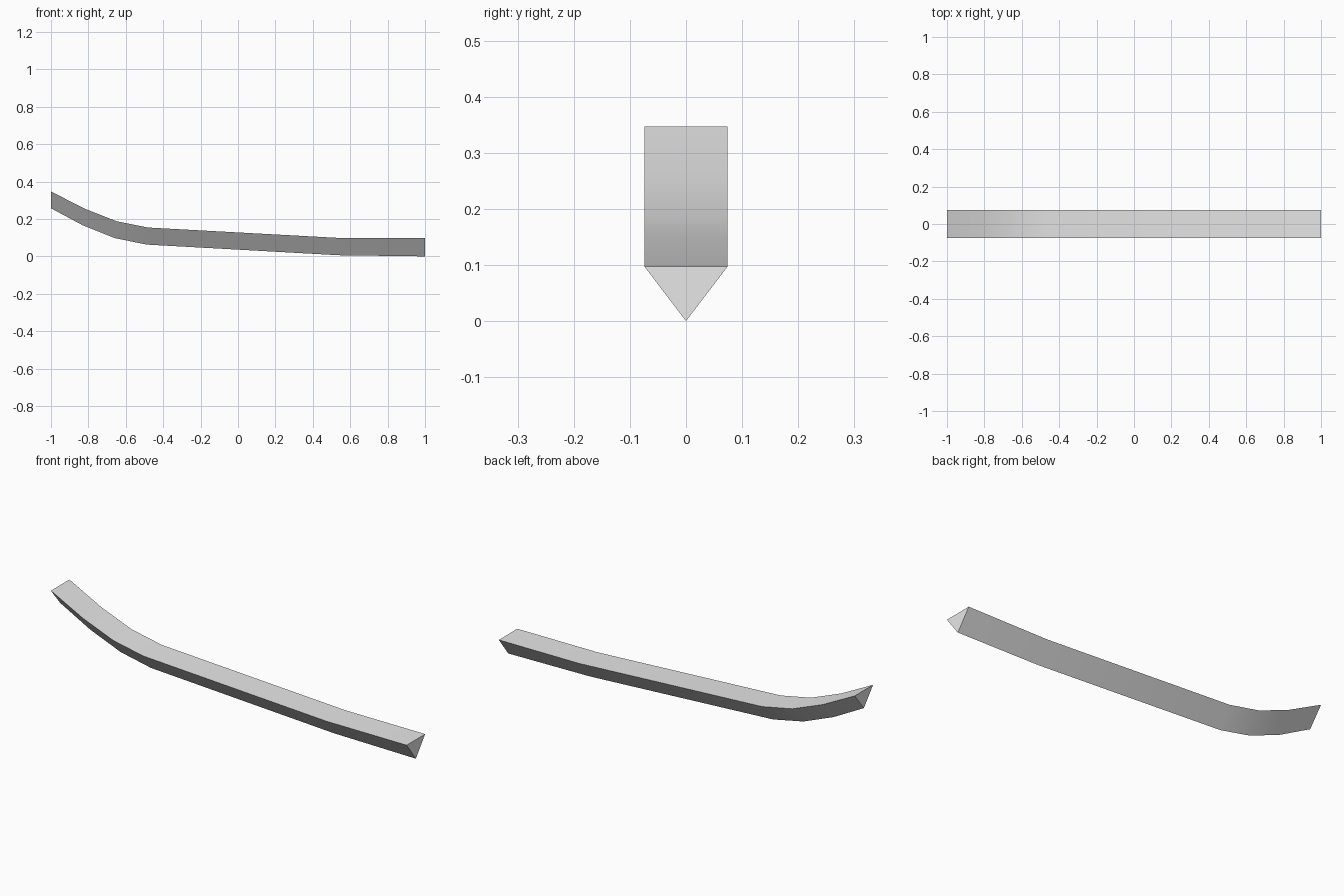
import bpy
import bmesh
import math

default = bpy.data.objects.get("Cube")
if default:
    bpy.data.objects.remove(default)

HALF_WIDTH = 0.074

# Stations along the strip: (top x, top z, keel x, keel z)
STATIONS = [
    (-1.0, 0.347, -1.0, 0.257),
    (-0.82, 0.255, -0.83, 0.166),
    (-0.65, 0.188, -0.66, 0.098),
    (-0.48, 0.154, -0.49, 0.063),
    (0.55, 0.098, 0.54, 0.006),
    (1.0, 0.097, 1.0, 0.0),
]

# Plain grey material
grey = bpy.data.materials.new("light_grey")
grey.use_nodes = True
colour = (0.8, 0.8, 0.8, 1)
grey.diffuse_color = colour
grey.node_tree.nodes["Principled BSDF"].inputs["Base Color"].default_value = colour

# Triangular section swept along the bent path
bm = bmesh.new()
rings = []
for tx, tz, kx, kz in STATIONS:
    section = [(tx, -HALF_WIDTH, tz), (tx, HALF_WIDTH, tz), (kx, 0, kz)]
    rings.append([bm.verts.new(p) for p in section])
for a, b in zip(rings, rings[1:]):
    for i in range(3):
        j = (i + 1) % 3
        bm.faces.new((a[i], a[j], b[j], b[i]))

# End caps
bm.faces.new(rings[0])
bm.faces.new(rings[-1])
bmesh.ops.recalc_face_normals(bm, faces=bm.faces)

mesh = bpy.data.meshes.new("bent_strip")
bm.to_mesh(mesh)
bm.free()
mesh.materials.append(grey)
strip = bpy.data.objects.new("bent_strip", mesh)
bpy.context.collection.objects.link(strip)

# Smooth along the length, sharp along the long edges and ends
bpy.ops.object.select_all(action="DESELECT")
strip.select_set(True)
bpy.context.view_layer.objects.active = strip
bpy.ops.object.shade_smooth_by_angle(angle=math.radians(30))
